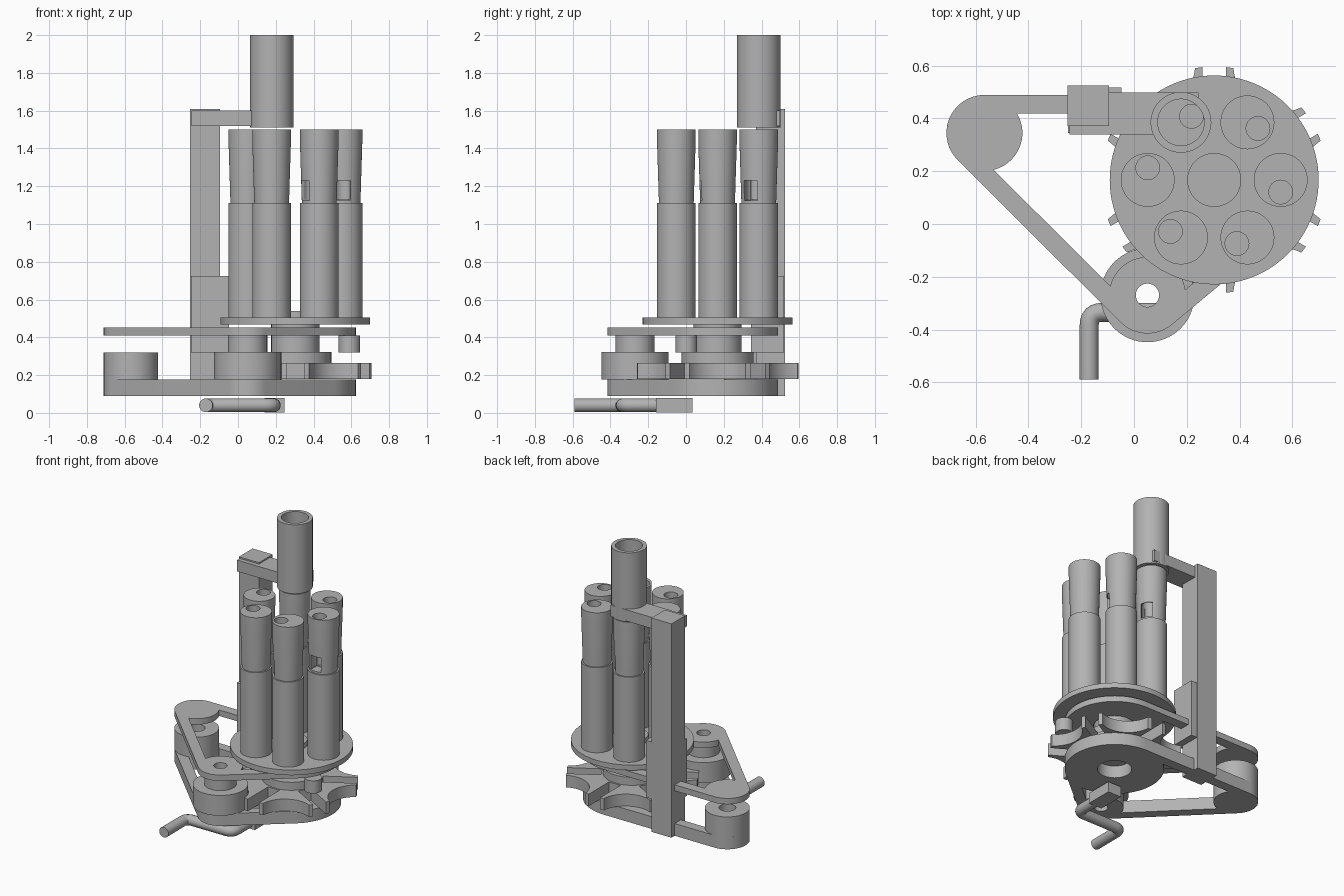
import bpy, bmesh, math
from math import cos, sin, pi, radians
from mathutils import Vector, Matrix
from mathutils.geometry import convex_hull_2d

cube = bpy.data.objects.get("Cube")
if cube:
    bpy.data.objects.remove(cube, do_unlink=True)

GREY = (0.45, 0.45, 0.45, 1)
mat = bpy.data.materials.new("plain grey")
mat.use_nodes = True
mat.diffuse_color = GREY
mat.node_tree.nodes["Principled BSDF"].inputs["Base Color"].default_value = GREY

TABLE = Vector((0.304, 0.167))
PIVOT = Vector((0.051, -0.27))
LOBE = Vector((-0.567, 0.345))
SPAN = (PIVOT - TABLE).length


def polar(centre, radius, degrees):
    a = radians(degrees)
    return centre + radius * Vector((cos(a), sin(a)))


def finish(name, bm):
    bmesh.ops.recalc_face_normals(bm, faces=bm.faces)
    mesh = bpy.data.meshes.new(name)
    bm.to_mesh(mesh)
    bm.free()
    mesh.materials.append(mat)
    obj = bpy.data.objects.new(name, mesh)
    bpy.context.collection.objects.link(obj)
    return obj


def lathe(name, centre, profile, segments=64):
    """Solid turned from (radius, height) pairs, capped at both ends."""
    bm = bmesh.new()
    rings = [[bm.verts.new((*polar(centre, r, 360 * i / segments), z)) for i in range(segments)]
             for r, z in profile]
    for a, b in zip(rings, rings[1:]):
        for i in range(segments):
            j = (i + 1) % segments
            bm.faces.new((a[i], a[j], b[j], b[i]))
    bm.faces.new(rings[0])
    bm.faces.new(rings[-1])
    return finish(name, bm)


def cylinder(name, centre, r, z0, z1, segments=64):
    return lathe(name, centre, [(r, z0), (r, z1)], segments)


def prism(name, points, z0, z1):
    bm = bmesh.new()
    face = bm.faces.new([bm.verts.new((*p, z0)) for p in points])
    top = bmesh.ops.extrude_face_region(bm, geom=[face])["geom"]
    bmesh.ops.translate(bm, vec=(0, 0, z1 - z0),
                        verts=[v for v in top if isinstance(v, bmesh.types.BMVert)])
    return finish(name, bm)


def box(name, x0, x1, y0, y1, z0, z1):
    return prism(name, [(x0, y0), (x1, y0), (x1, y1), (x0, y1)], z0, z1)


def turned_box(name, centre, degrees, near, far, half, z0, z1):
    """Box lying along a direction from a centre."""
    out = Vector((cos(radians(degrees)), sin(radians(degrees))))
    side = Vector((-out.y, out.x)) * half
    a, b = centre + out * near, centre + out * far
    return prism(name, [a - side, b - side, b + side, a + side], z0, z1)


def cut(obj, *cutters):
    """Subtract the cutters, apply and remove them."""
    for c in cutters:
        mod = obj.modifiers.new("cut", 'BOOLEAN')
        mod.operation, mod.solver, mod.object = 'DIFFERENCE', 'EXACT', c
    bpy.context.view_layer.update()
    graph = bpy.context.evaluated_depsgraph_get()
    mesh = bpy.data.meshes.new_from_object(obj.evaluated_get(graph))
    obj.modifiers.clear()
    obj.data = mesh
    for c in cutters:
        bpy.data.objects.remove(c, do_unlink=True)
    return obj


def hull(shrink):
    pts = [polar(c, r - shrink, 5 * i)
           for c, r in ((LOBE, 0.144), (PIVOT, 0.145), (TABLE, 0.32)) for i in range(72)]
    return [pts[i] for i in convex_hull_2d(pts)]


# Upper and lower frames: rounded triangle with an opening around three discs
def frame(name, z0, z1, hub_hole):
    low, high = z0 - 0.02, z1 + 0.02
    opening = prism("opening", hull(0.07), low, high)
    cut(opening, *[cylinder("disc", c, r, low - 0.1, high + 0.1)
                   for c, r in ((LOBE, 0.144), (PIVOT, 0.145), (TABLE, 0.318))])
    plate = prism(name, hull(0), z0, z1)
    return cut(plate, opening, cylinder("hole", PIVOT, 0.044, low, high),
               cylinder("hub_hole", TABLE, hub_hole, low, high))


frame("lower_frame", 0.09, 0.177, 0.11)
frame("upper_frame", 0.41, 0.452, 0.135)

# Corner spacer and driving drum
cut(cylinder("corner_spacer", LOBE, 0.144, 0.177, 0.32),
    cylinder("bore", LOBE, 0.055, 0.19, 0.4))
cut(lathe("driving_drum", PIVOT, [(0.178, 0.178), (0.178, 0.322), (0.104, 0.322), (0.104, 0.409)]),
    cylinder("bore", PIVOT, 0.044, 0.1, 0.5))
cylinder("drive_pin", polar(TABLE, 0.33, -30), 0.057, 0.32, 0.41)

# Indexing wheel: slots alternate with hollow flanks
wheel = cylinder("indexing_wheel", TABLE, 0.43, 0.18, 0.265, 96)
cutters = []
for k in range(6):
    cutters.append(cylinder("flank", polar(TABLE, SPAN, 60 * k), 0.18, 0.1, 0.3))
    cutters.append(turned_box("slot", TABLE, 60 * k + 30, 0.2, 0.5, 0.045, 0.1, 0.3))
cut(wheel, *cutters)

# Hub, shaft and turntable
lathe("wheel_hub", TABLE, [(0.19, 0.265), (0.19, 0.322), (0.128, 0.322), (0.128, 0.468)])
cylinder("turntable", TABLE, 0.396, 0.468, 0.505, 96)
cylinder("turntable_shaft", TABLE, 0.102, 0.505, 0.54)

# Six holders, each with an off-centre bore and a side window
for k in range(6):
    c = polar(TABLE, 0.252, 60 * k)
    facing = 60 * k - 90
    holder = lathe(f"holder_{k + 1}", c, [(0.102, 0.505), (0.102, 1.11), (0.092, 1.11),
                                          (0.102, 1.43), (0.102, 1.5)], 48)
    cut(holder, cylinder("bore", polar(c, 0.046, facing), 0.045, 1.13, 1.6, 32),
        turned_box("window", c, facing, 0.02, 0.2, 0.04, 1.125, 1.23))

# Loading tube above the rear holder, carried by an arm and a post
FEED = polar(TABLE, 0.252, 120)
cut(cylinder("loading_tube", FEED, 0.115, 1.51, 2.0),
    cylinder("bore", FEED, 0.088, 1.4, 2.1))
cut(box("support_arm", -0.245, 0.245, 0.34, 0.498, 1.52, 1.6),
    cylinder("bore", FEED, 0.1, 1.4, 1.7))
box("support_post", -0.253, -0.095, 0.371, 0.525, 0.09, 1.61)
box("post_bracket", -0.25, -0.047, 0.345, 0.518, 0.32, 0.725)

# Crank handle under the frame
box("crank_block", 0.14, 0.245, -0.16, 0.035, 0.003, 0.078)
path = [Vector(p) for p in ((0.19, -0.12, 0.04), (0.19, -0.335, 0.04),
                            (-0.17, -0.335, 0.04), (-0.17, -0.59, 0.04))]
points = [path[0]]
for before, corner, after in zip(path, path[1:], path[2:]):
    start = corner + (before - corner).normalized() * 0.05
    end = corner + (after - corner).normalized() * 0.05
    for i in range(7):
        t = i / 6
        points.append(start * (1 - t) ** 2 + corner * 2 * t * (1 - t) + end * t * t)
points.append(path[-1])
bm = bmesh.new()
rings = []
for i, p in enumerate(points):
    along = (points[min(i + 1, len(points) - 1)] - points[max(i - 1, 0)]).normalized()
    side = Vector((-along.y, along.x, 0))
    rings.append([bm.verts.new(p + 0.036 * (side * cos(a) + Vector((0, 0, sin(a)))))
                  for a in (2 * pi * j / 24 for j in range(24))])
for a, b in zip(rings, rings[1:]):
    for j in range(24):
        bm.faces.new((a[j], a[j - 1], b[j - 1], b[j]))
bm.faces.new(rings[0])
bm.faces.new(rings[-1])
finish("crank_handle", bm)

# Smooth the round walls, keep edges crisp
for obj in bpy.context.scene.objects:
    obj.select_set(obj.type == 'MESH')
    if obj.type == 'MESH':
        bpy.context.view_layer.objects.active = obj
bpy.ops.object.shade_smooth_by_angle(angle=radians(30))
